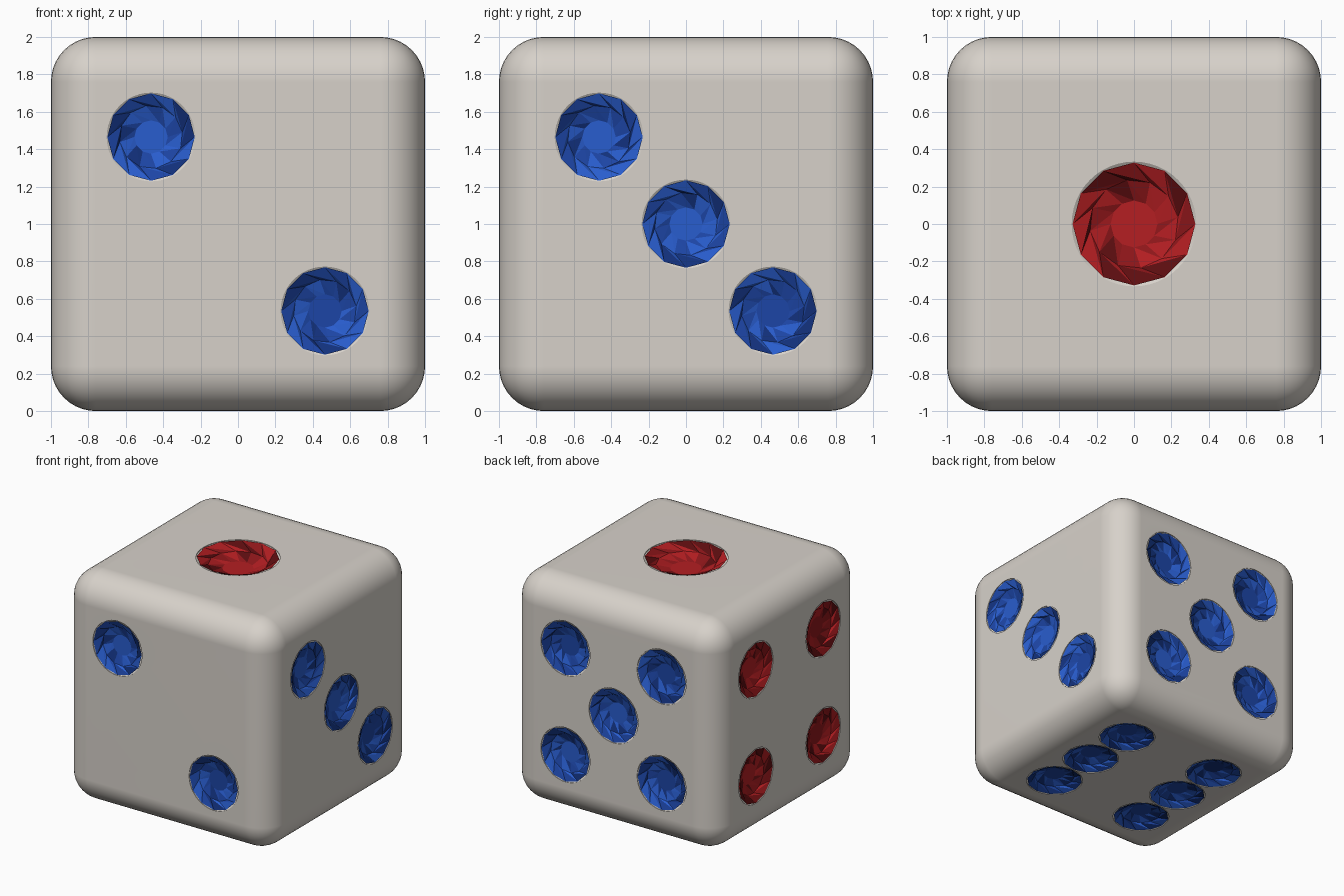
import bpy, bmesh, random
from math import sin, cos, pi, sqrt
from mathutils import Matrix, Vector

if "Cube" in bpy.data.objects:
    bpy.data.objects.remove(bpy.data.objects["Cube"])

random.seed(4)
S = 0.465               # pip offset from face centre
SMALL, LARGE = 0.235, 0.33
DEPTH = 0.32            # bowl depth as a fraction of pip radius
CORNERS = [(a, b) for a in (-S, S) for b in (-S, S)]

# face name: (right axis, up axis, gem radius, colour, pip positions)
FACES = {
    "front": ((1, 0, 0), (0, 0, 1), SMALL, "blue", [(-S, S), (S, -S)]),
    "right": ((0, 1, 0), (0, 0, 1), SMALL, "blue", [(-S, S), (0, 0), (S, -S)]),
    "back": ((-1, 0, 0), (0, 0, 1), SMALL, "blue", CORNERS + [(0, 0)]),
    "left": ((0, -1, 0), (0, 0, 1), SMALL, "red", CORNERS),
    "top": ((1, 0, 0), (0, 1, 0), LARGE, "red", [(0, 0)]),
    "bottom": ((1, 0, 0), (0, -1, 0), 0.228, "blue",
               [(a, b) for a in (-S, S) for b in (-S, 0, S)]),
}


def material(name, colour):
    m = bpy.data.materials.new(name)
    m.diffuse_color = (*colour, 1)
    m.use_nodes = True
    m.node_tree.nodes["Principled BSDF"].inputs["Base Color"].default_value = m.diffuse_color
    return m


# light, middle and dark facets of each gem colour
MATS = {c: [material(f"{c} gem {i}", col) for i, col in enumerate(cols)]
        for c, cols in {
            "blue": [(0.022, 0.11, 0.62), (0.012, 0.06, 0.38), (0.006, 0.03, 0.2)],
            "red": [(0.46, 0.013, 0.016), (0.27, 0.008, 0.01), (0.11, 0.004, 0.005)],
        }.items()}


def make_object(name, bm):
    me = bpy.data.meshes.new(name)
    bm.to_mesh(me)
    bm.free()
    ob = bpy.data.objects.new(name, me)
    bpy.context.collection.objects.link(ob)
    return ob


def bowl_z(f, r):
    """Height of a spherical bowl at fraction f of its radius r."""
    d = DEPTH * r
    R = (r * r + d * d) / (2 * d)
    return R - d - sqrt(R * R - (f * r) ** 2)


def ring(bm, mat, n, rad, z, offset=0.0):
    return [bm.verts.new(mat @ Vector((rad * cos(2 * pi * (i + offset) / n),
                                       rad * sin(2 * pi * (i + offset) / n), z)))
            for i in range(n)]


def add_gem(bm, mat, r, n=12):
    # flat table, then swirling triangular facets up to the rim
    rings = [ring(bm, mat, n, f * r, bowl_z(f, r) - 0.001, off)
             for f, off in ((0.38, 0), (0.72, 1.3), (0.995, 2.0))]
    faces = [bm.faces.new(rings[0])]
    for k, (a, b) in enumerate(zip(rings, rings[1:])):
        for i in range(n):
            j = (i + 1) % n
            if k == 0:
                faces.append(bm.faces.new((a[i], b[i], a[j])))
                faces.append(bm.faces.new((a[j], b[i], b[j])))
            else:
                faces.append(bm.faces.new((a[i], b[i], b[j])))
                faces.append(bm.faces.new((a[i], b[j], a[j])))
    for f in faces:
        f.material_index = random.choice((0, 0, 1, 1, 2))


def add_cutter(bm, mat, r, n=48):
    rings = [ring(bm, mat, n, f * r * 1.01, bowl_z(f, r) - 0.006)
             for f in (0.2, 0.4, 0.6, 0.8, 0.9, 1.0)]
    rings.append(ring(bm, mat, n, r * 1.01, 0.1))
    bm.faces.new(rings[0][::-1])
    bm.faces.new(rings[-1])
    for a, b in zip(rings, rings[1:]):
        for i in range(n):
            j = (i + 1) % n
            bm.faces.new((a[i], a[j], b[j], b[i]))


# rounded die body
bpy.ops.mesh.primitive_cube_add(size=2, location=(0, 0, 1))
body = bpy.context.object
body.name = "die_body"
bev = body.modifiers.new("round", "BEVEL")
bev.width, bev.segments = 0.24, 10
bpy.ops.object.modifier_apply(modifier="round")

# gems, and the recesses they sit in
for face, (u, v, r, colour, spots) in FACES.items():
    u, v = Vector(u), Vector(v)
    w = u.cross(v)
    rot = Matrix((u, v, w)).transposed().to_4x4()
    gem_bm, cut_bm = bmesh.new(), bmesh.new()
    for a, b in spots:
        mat = Matrix.Translation(Vector((0, 0, 1)) + w + u * a + v * b) @ rot
        add_gem(gem_bm, mat, r)
        add_cutter(cut_bm, mat, r)
    gems = make_object(face + "_gems", gem_bm)
    for m in MATS[colour]:
        gems.data.materials.append(m)
    cutter = make_object("pip_cutter", cut_bm)
    cutter.hide_render = True
    cut = body.modifiers.new("pips", "BOOLEAN")
    cut.operation, cut.object, cut.solver = "DIFFERENCE", cutter, "EXACT"
    bpy.ops.object.modifier_apply(modifier="pips")
    bpy.data.objects.remove(cutter)

bpy.ops.object.shade_smooth_by_angle(angle=0.42)
wn = body.modifiers.new("clean_normals", "WEIGHTED_NORMAL")
wn.keep_sharp = True
body.data.materials.clear()
body.data.materials.append(material("ivory", (0.68, 0.64, 0.59)))
